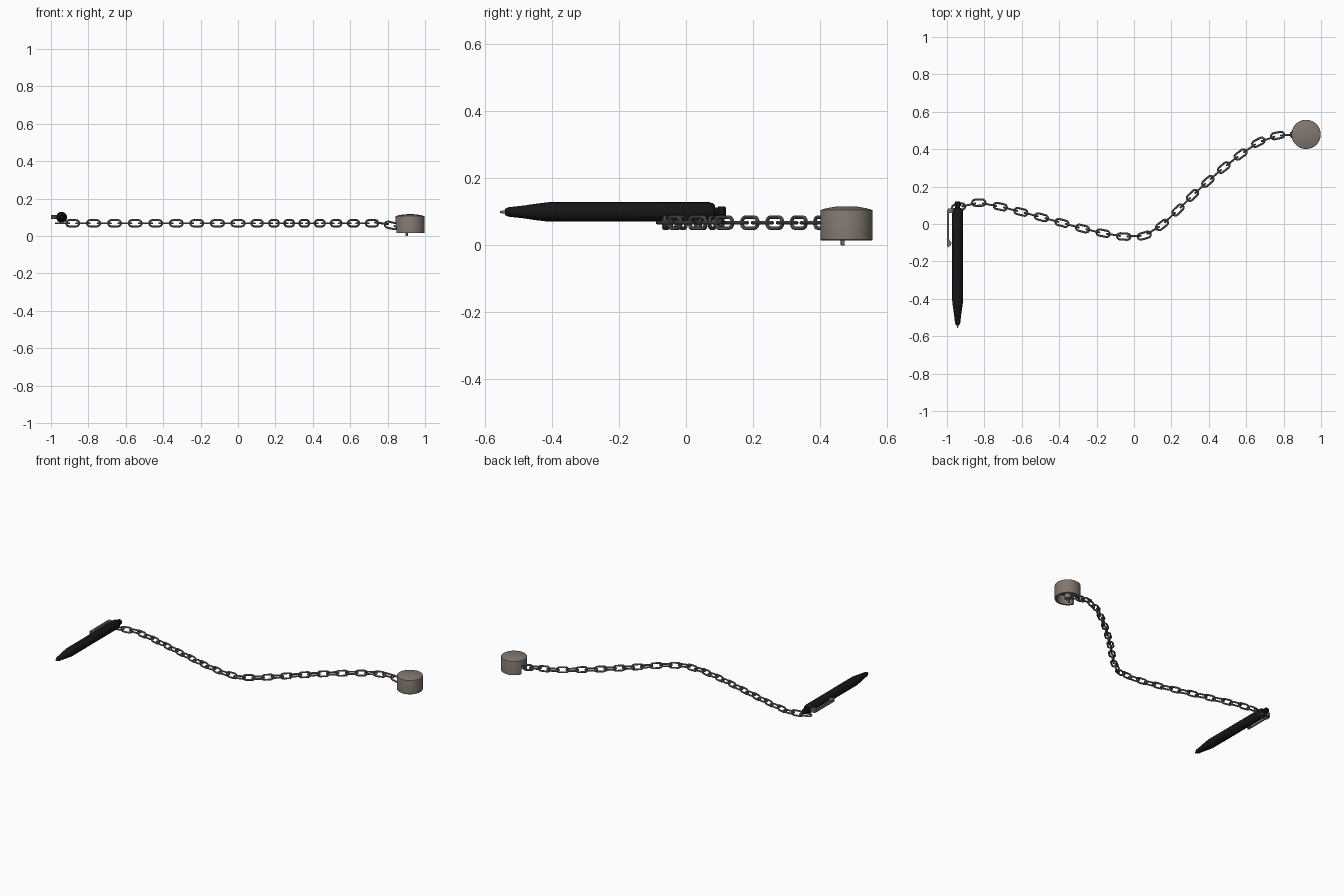
import bpy, bmesh, math
from mathutils import Vector, Matrix

if "Cube" in bpy.data.objects:
    bpy.data.objects.remove(bpy.data.objects["Cube"])


def material(name, rgb):
    m = bpy.data.materials.new(name)
    m.diffuse_color = (*rgb, 1)
    m.use_nodes = True
    m.node_tree.nodes["Principled BSDF"].inputs["Base Color"].default_value = m.diffuse_color
    return m


BLACK = material("black_plastic", (0.008, 0.008, 0.009))
STEEL = material("steel", (0.17, 0.17, 0.17))
TAUPE = material("taupe", (0.22, 0.185, 0.16))


def add(name, bm, mat, matrix=Matrix(), smooth=True):
    bmesh.ops.recalc_face_normals(bm, faces=bm.faces)
    me = bpy.data.meshes.new(name)
    bm.to_mesh(me)
    bm.free()
    me.materials.append(mat)
    ob = bpy.data.objects.new(name, me)
    bpy.context.collection.objects.link(ob)
    ob.matrix_world = matrix
    if smooth:
        shade(ob)
    return ob


def shade(ob):
    bpy.ops.object.select_all(action='DESELECT')
    ob.select_set(True)
    bpy.context.view_layer.objects.active = ob
    bpy.ops.object.shade_smooth_by_angle(angle=math.radians(35))


def lathe(profile, steps=40):
    """Spin (radius, height) points around local z."""
    bm = bmesh.new()
    vs = [bm.verts.new((r, 0, z)) for r, z in profile]
    es = [bm.edges.new(p) for p in zip(vs, vs[1:])]
    bmesh.ops.spin(bm, geom=vs + es, cent=(0, 0, 0), axis=(0, 0, 1),
                   angle=2 * math.pi, steps=steps, use_duplicate=False)
    bmesh.ops.remove_doubles(bm, verts=bm.verts, dist=1e-5)
    return bm


def extrude_profile(points, half):
    """Extrude an (x, y) outline symmetrically along z."""
    bm = bmesh.new()
    f = bm.faces.new([bm.verts.new((x, y, -half)) for x, y in points])
    r = bmesh.ops.extrude_face_region(bm, geom=[f])
    top = [v for v in r["geom"] if isinstance(v, bmesh.types.BMVert)]
    bmesh.ops.translate(bm, verts=top, vec=(0, 0, 2 * half))
    return bm


# Pen, lathed and laid along y with the tip toward the front
pen_m = Matrix.Translation((-0.943, 0, 0.1)) @ Matrix.Rotation(-math.pi / 2, 4, 'X')
add("pen_body", lathe([(0, -0.541), (0.009, -0.541), (0.014, -0.53), (0.019, -0.485),
                       (0.025, -0.445), (0.029, -0.41), (0.029, 0.07), (0.026, 0.08),
                       (0.02, 0.086), (0, 0.086)]), BLACK, pen_m)
add("pen_button", lathe([(0, 0.08), (0.013, 0.08), (0.013, 0.095), (0.017, 0.097),
                         (0.017, 0.114), (0.012, 0.12), (0, 0.12)], 32), BLACK, pen_m)
add("pen_tip", lathe([(0, -0.53), (0.006, -0.535), (0.004, -0.55), (0.002, -0.556),
                      (0, -0.556)], 20), STEEL, pen_m)

# Pocket clip on the -x side, with a root at the rear and a bump at its free end
clip = extrude_profile([(-0.965, 0.082), (-0.993, 0.082), (-1.0, 0.074), (-1.0, -0.12),
                        (-0.993, -0.126), (-0.978, -0.112), (-0.976, -0.1),
                        (-0.99, -0.08), (-0.99, 0.06), (-0.965, 0.06)], 0.011)
add("pen_clip", clip, STEEL, Matrix.Translation((0, 0, 0.102)))

# Round weighted base: domed cup, hollow below, with a centre post
BX, BY = 0.92, 0.479
base_m = Matrix.Translation((BX, BY, 0))
base = add("base", lathe([(0, 0.117), (0.035, 0.1155), (0.06, 0.111), (0.077, 0.106),
                          (0.078, 0.103), (0.078, 0.017), (0.076, 0.015), (0.064, 0.015),
                          (0.064, 0.072), (0, 0.072)], 64), TAUPE, base_m, False)
# Chain notch cut through the wall
bm = bmesh.new()
bmesh.ops.create_cube(bm, size=1, matrix=Matrix.Diagonal((0.06, 0.056, 0.1, 1)))
cutter = add("notch_cutter", bm, TAUPE, Matrix.Translation((BX - 0.075, BY, 0.018)), False)
mod = base.modifiers.new("notch", 'BOOLEAN')
mod.operation, mod.object, mod.solver = 'DIFFERENCE', cutter, 'EXACT'
bpy.context.view_layer.objects.active = base
bpy.ops.object.modifier_apply(modifier=mod.name)
bpy.data.objects.remove(cutter)
shade(base)
add("base_post", lathe([(0, 0.075), (0.02, 0.075), (0.02, 0.016), (0, 0.016)], 32),
    TAUPE, base_m)
add("base_pin", lathe([(0, 0.03), (0.006, 0.03), (0.006, 0.002), (0.004, 0), (0, 0)], 16),
    STEEL, Matrix.Translation((0.902, 0.468, 0)))


# One oval chain link, a round wire swept along a stadium path
def link_mesh(half_straight=0.019, bend=0.0165, wire=0.0055, arc=8, sides=10):
    bm = bmesh.new()
    rings = []
    for end, start in ((1, -math.pi / 2), (-1, math.pi / 2)):
        for i in range(arc + 1):
            a = start + math.pi * i / arc
            out = Vector((math.cos(a), math.sin(a), 0))
            c = out * bend + Vector((end * half_straight, 0, 0))
            rings.append([bm.verts.new(c + out * wire * math.cos(t) + Vector((0, 0, wire * math.sin(t))))
                          for t in (2 * math.pi * k / sides for k in range(sides))])
    for r, s in zip(rings, rings[1:] + rings[:1]):
        for k in range(sides):
            n = (k + 1) % sides
            bm.faces.new((r[k], r[n], s[n], s[k]))
    return bm


# Chain: flat links at the path points, upright links halfway between them
Z = 0.068
path = [(-0.938, 0.09), (-0.83, 0.114), (-0.715, 0.093), (-0.605, 0.065), (-0.495, 0.036),
        (-0.385, 0.006), (-0.275, -0.024), (-0.165, -0.049), (-0.055, -0.067),
        (0.055, -0.062), (0.15, -0.005), (0.235, 0.075), (0.313, 0.153), (0.395, 0.228),
        (0.48, 0.302), (0.57, 0.372), (0.665, 0.437), (0.768, 0.473)]
pts = [Vector((x, y, Z)) for x, y in path] + [Vector((0.872, BY, 0.045))]
template = add("chain_link", link_mesh(), STEEL)
link_data = template.data
bpy.data.objects.remove(template)


def place_link(pos, tangent, upright):
    t = tangent.normalized()
    side = Vector((0, 0, 1)).cross(t).normalized()
    m = Matrix((t, side, t.cross(side))).transposed().to_4x4()
    ob = bpy.data.objects.new("chain_link", link_data)
    bpy.context.collection.objects.link(ob)
    ob.matrix_world = (Matrix.Translation(pos) @ m
                       @ Matrix.Rotation(math.pi / 2 if upright else 0, 4, 'X'))


last = len(pts) - 1
for i, p in enumerate(pts):
    place_link(p, pts[min(i + 1, last)] - pts[max(i - 1, 0)], False)
    if i < last:
        place_link((p + pts[i + 1]) / 2, pts[i + 1] - p, True)
